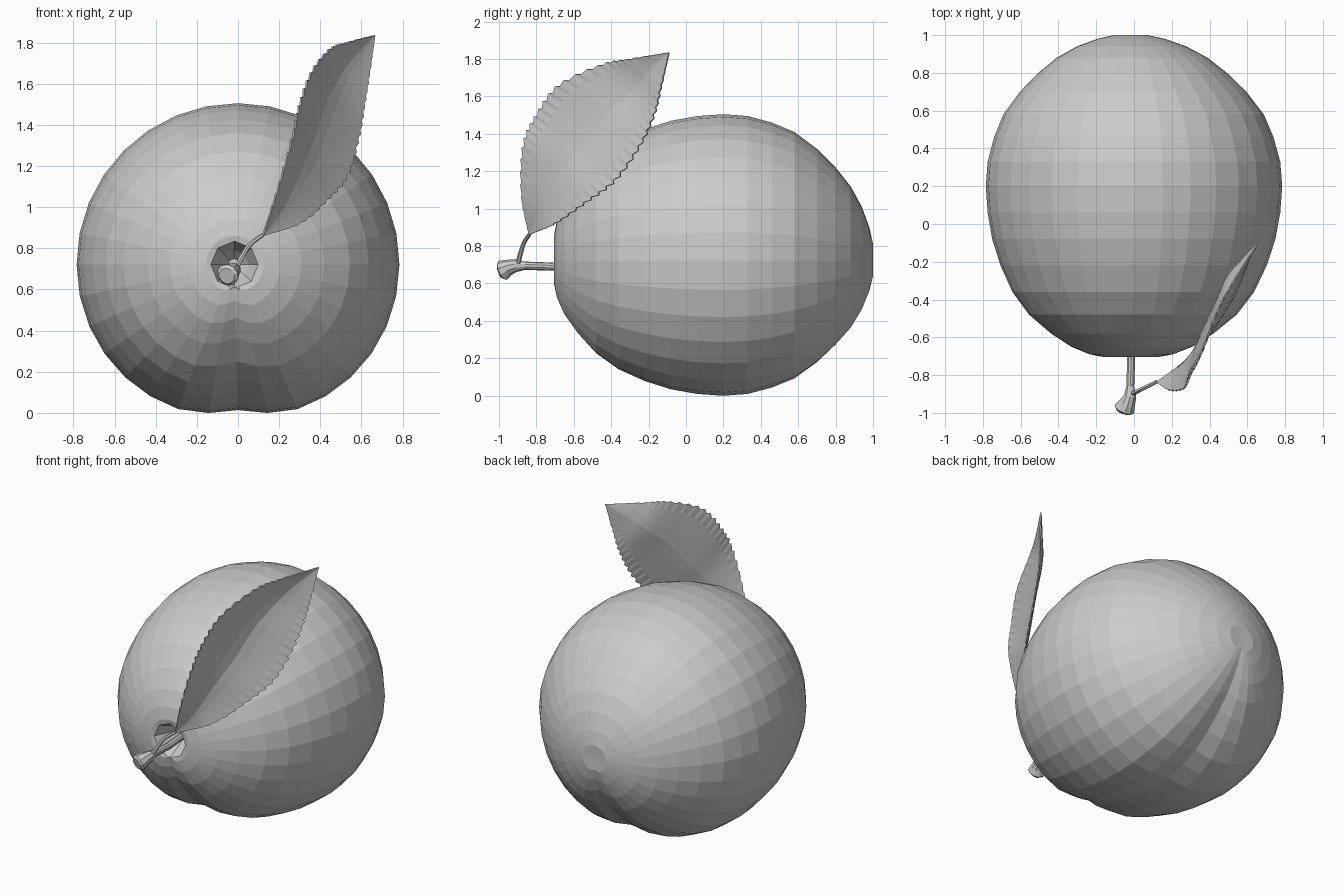
import bpy, bmesh, math
from mathutils import Vector

cube = bpy.data.objects.get("Cube")
if cube:
    bpy.data.objects.remove(cube)

grey = bpy.data.materials.new("plain grey")
grey.use_nodes = True
COLOUR = (0.6, 0.6, 0.6, 1)
grey.diffuse_color = COLOUR
grey.node_tree.nodes["Principled BSDF"].inputs["Base Color"].default_value = COLOUR


def finish(name, bm, normals=True):
    if normals:
        bmesh.ops.recalc_face_normals(bm, faces=bm.faces)
    mesh = bpy.data.meshes.new(name)
    bm.to_mesh(mesh)
    bm.free()
    mesh.materials.append(grey)
    obj = bpy.data.objects.new(name, mesh)
    bpy.context.collection.objects.link(obj)
    return obj


def bridge(bm, rows, closed):
    """Join neighbouring rows of vertices with quads."""
    for a, b in zip(rows, rows[1:]):
        n = len(a)
        for i in range(n if closed else n - 1):
            j = (i + 1) % n
            bm.faces.new((a[i], a[j], b[j], b[i]))


def spline(points, t):
    """Smooth point at t (0 to 1) along a list of points."""
    p = [Vector(q) for q in points]
    p = [2 * p[0] - p[1]] + p + [2 * p[-1] - p[-2]]
    u = t * (len(p) - 3)
    i = min(int(u), len(p) - 4)
    u -= i
    a, b, c, d = p[i:i + 4]
    return 0.5 * (2 * b + (c - a) * u + (2 * a - 5 * b + 4 * c - d) * u ** 2
                  + (3 * b - a - 3 * c + d) * u ** 3)


# Fruit: profile of (y, radius) swept round y, with a crease underneath
PROFILE = [(-.705, .14), (-.69, .22), (-.65, .32), (-.58, .43), (-.48, .55), (-.36, .64),
           (-.22, .705), (-.08, .75), (.06, .775), (.2, .785), (.33, .775), (.46, .74),
           (.58, .69), (.7, .6), (.8, .5), (.88, .4), (.94, .29), (.98, .18), (1, .09)]
HOLLOW = [(-.55, .03), (-.6, .07), (-.7, .115)]
SEGMENTS = 32
RADIUS, CENTRE = .785, .72
bm = bmesh.new()
rings = []
for k, (y, r) in enumerate(HOLLOW + PROFILE):
    ring = []
    for s in range(SEGMENTS):
        a = 2 * math.pi * s / SEGMENTS
        if k < len(HOLLOW):
            # Eight-sided stem hollow
            rad = r * math.cos(math.pi / 8) / math.cos(a % (math.pi / 4) - math.pi / 8)
        else:
            d = min(a, 2 * math.pi - a)
            narrow = .06 + .16 * (1 - r / RADIUS)
            rad = r * (1 - .04 * math.exp(-(d / .75) ** 2) - narrow * math.exp(-(d / .22) ** 2))
        shift = -.02 * (1 - r / RADIUS)
        ring.append(bm.verts.new((shift + rad * math.sin(a), y, CENTRE - rad * math.cos(a))))
    rings.append(ring)
bridge(bm, rings, True)
bm.faces.new(rings[0])
pole = bm.verts.new((-.02, .997, CENTRE))
for i in range(SEGMENTS):
    bm.faces.new((rings[-1][i], rings[-1][(i + 1) % SEGMENTS], pole))
finish("fruit", bm)


def tube(name, path, radii, sides=8):
    """Tapered tube along a path."""
    bm = bmesh.new()
    pts = [Vector(p) for p in path]
    rows = []
    for i, p in enumerate(pts):
        along = (pts[min(i + 1, len(pts) - 1)] - pts[max(i - 1, 0)]).normalized()
        u = along.cross(Vector((1, 0, 0))).normalized()
        v = along.cross(u)
        rows.append([bm.verts.new(p + radii[i] * (u * math.cos(w) + v * math.sin(w)))
                     for w in (2 * math.pi * s / sides for s in range(sides))])
    bridge(bm, rows, True)
    bm.faces.new(rows[0])
    bm.faces.new(rows[-1])
    return finish(name, bm)


# Stem with a swollen cut end
tube("stem", [(-.02, -.54, .7), (-.015, -.72, .69), (-.02, -.86, .695), (-.02, -.91, .695),
              (-.035, -.95, .685), (-.05, -.98, .67), (-.055, -.995, .665)],
     [.022, .022, .022, .034, .044, .056, .04], 10)

# Leaf stalk
STALK = [(-.01, -.9, .7), (.02, -.885, .76), (.06, -.865, .82), (.12, -.835, .865)]
tube("leaf_stalk", [spline(STALK, i / 8) for i in range(9)], [.014 - .0005 * i for i in range(9)], 6)

# Leaf: lofted between two toothed edges and folded along the midrib
BASE, TIP = (.12, -.84, .86), (.665, -.09, 1.835)
UPPER = [BASE, (.19, -.88, 1.08), (.265, -.87, 1.34), (.3, -.8, 1.5), (.36, -.68, 1.66),
         (.45, -.45, 1.77), (.53, -.3, 1.8), TIP]
LOWER = [BASE, (.3, -.7, .92), (.43, -.54, 1.03), (.53, -.38, 1.15), (.585, -.25, 1.33),
         (.615, -.17, 1.5), (.64, -.13, 1.66), TIP]
FOLD = Vector((-.05, .035, 0))
ROWS, COLUMNS = 84, 8
bm = bmesh.new()
rows = []
for i in range(ROWS + 1):
    t = i / ROWS
    up, low = spline(UPPER, t), spline(LOWER, t)
    swell = math.sin(math.pi * t)
    tooth = 1 + .03 * (i % 3 - 1) * min(1, 3 * swell)
    row = []
    for c in range(COLUMNS + 1):
        s = 2 * c / COLUMNS - 1
        wide = s * tooth if abs(s) == 1 else s
        p = (up + low) / 2 + (low - up) / 2 * wide
        row.append(bm.verts.new(p + FOLD * swell * (1 - abs(s) ** 1.3)))
    rows.append(row)
bridge(bm, rows, False)
bmesh.ops.remove_doubles(bm, verts=bm.verts, dist=.0005)
leaf = finish("leaf", bm)
thick = leaf.modifiers.new("thickness", 'SOLIDIFY')
thick.thickness = .008
thick.offset = 0
